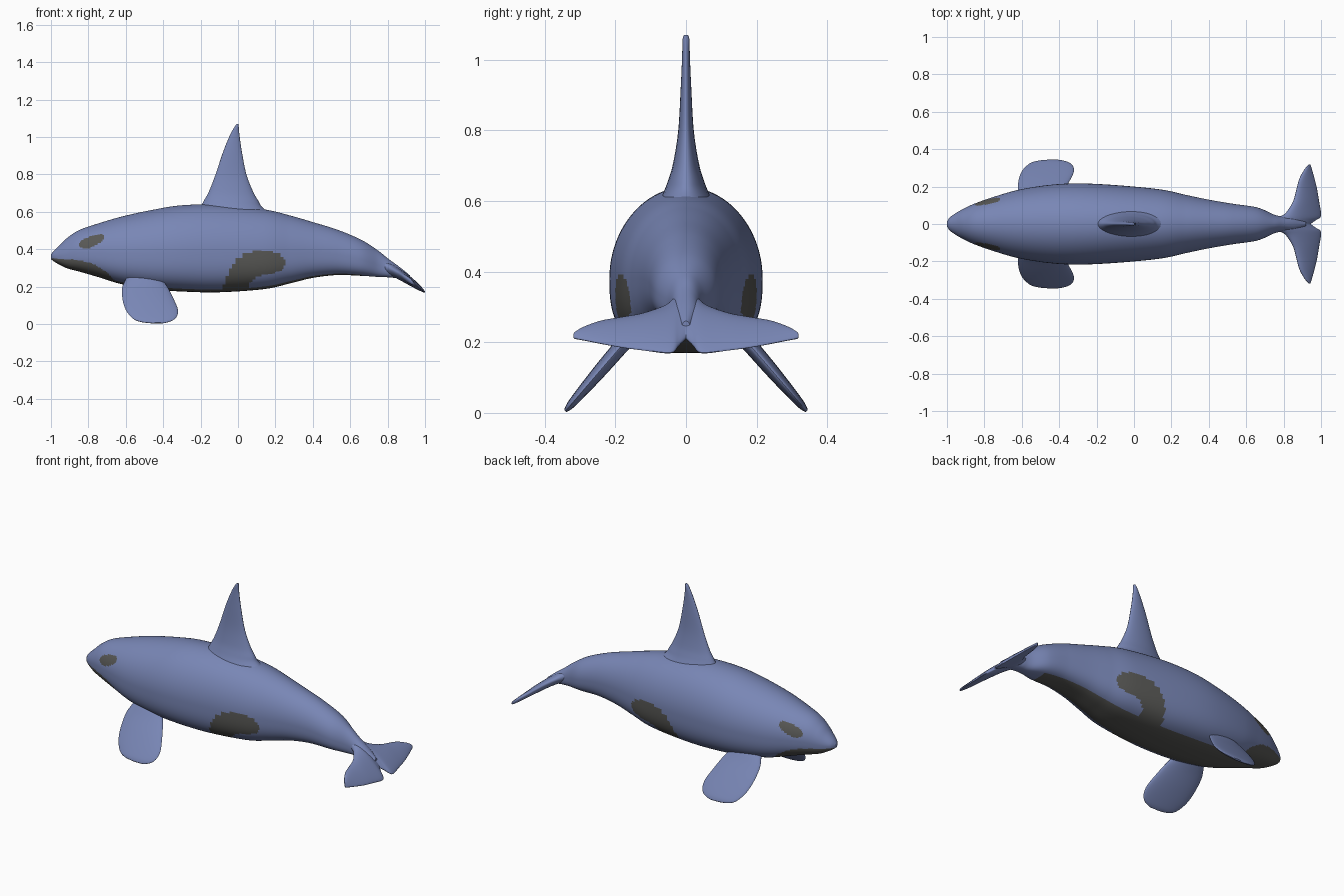
import bpy, bmesh, math
from mathutils import Vector

if "Cube" in bpy.data.objects:
    bpy.data.objects.remove(bpy.data.objects["Cube"])


def material(name, rgb):
    m = bpy.data.materials.new(name)
    m.diffuse_color = (*rgb, 1)
    m.use_nodes = True
    m.node_tree.nodes["Principled BSDF"].inputs["Base Color"].default_value = m.diffuse_color
    return m


BLUE = material("blue skin", (0.19, 0.24, 0.465))
GREY = material("dark grey patch", (0.098, 0.098, 0.092))


def spline(rows, steps):
    """Catmull-Rom resampling of rows of numbers."""
    out = []
    for i in range(len(rows) - 1):
        a, b = rows[max(i - 1, 0)], rows[i]
        c, d = rows[i + 1], rows[min(i + 2, len(rows) - 1)]
        for k in range(steps):
            t = k / steps
            out.append([0.5 * (2 * q + (r - p) * t + (2 * p - 5 * q + 4 * r - s) * t * t
                               + (3 * q - p - 3 * r + s) * t ** 3)
                        for p, q, r, s in zip(a, b, c, d)])
    out.append(list(rows[-1]))
    return out


def loft(name, rings, paint=None):
    """Skin a closed tube through rings of points, with capped ends."""
    bm = bmesh.new()
    vs = [[bm.verts.new(p) for p in ring] for ring in rings]
    n = len(vs[0])
    for a, b in zip(vs, vs[1:]):
        for j in range(n):
            bm.faces.new((a[j], a[(j + 1) % n], b[(j + 1) % n], b[j]))
    bm.faces.new(vs[0])
    bm.faces.new(vs[-1])
    bmesh.ops.recalc_face_normals(bm, faces=bm.faces)
    for f in bm.faces:
        f.smooth = True
        if paint:
            f.material_index = int(paint(f.calc_center_median()))
    me = bpy.data.meshes.new(name)
    bm.to_mesh(me)
    bm.free()
    me.materials.append(BLUE)
    me.materials.append(GREY)
    ob = bpy.data.objects.new(name, me)
    bpy.context.collection.objects.link(ob)
    bpy.ops.object.select_all(action='DESELECT')
    ob.select_set(True)
    bpy.context.view_layer.objects.active = ob
    bpy.ops.object.shade_smooth_by_angle(angle=math.radians(50))
    return ob


def angles(n):
    return [2 * math.pi * i / n for i in range(n)]


def power(v, e):
    return math.copysign(abs(v) ** e, v)


def inside(x, z, poly):
    hit = False
    for (x1, z1), (x2, z2) in zip(poly, poly[1:] + poly[:1]):
        if (z1 > z) != (z2 > z) and x < (x2 - x1) * (z - z1) / (z2 - z1) + x1:
            hit = not hit
    return hit


# Body: x, top, bottom, half width
stations = spline([
    (-1.0, .372, .348, .012), (-.985, .392, .335, .035), (-.95, .425, .315, .06),
    (-.91, .463, .297, .082), (-.85, .502, .281, .11), (-.75, .537, .252, .145),
    (-.62, .575, .213, .182), (-.46, .61, .187, .208), (-.3, .635, .174, .217),
    (-.1, .638, .17, .208), (.14, .613, .187, .185), (.28, .58, .218, .155),
    (.4, .545, .247, .13), (.53, .505, .262, .108), (.66, .45, .258, .088),
    (.75, .392, .252, .05), (.8, .352, .25, .04), (.86, .308, .243, .035),
    (.92, .26, .225, .012)], 14)


def body_ring(s):
    x, top, bot, w = s
    mid = bot + (top - bot) * .45
    ring = []
    for a in angles(112):
        c, d = math.cos(a), math.sin(a)
        e = 1 if d > 0 else 2 / 2.8      # flatter belly than back
        ring.append((x, w * power(c, e), mid + (top - mid if d > 0 else mid - bot) * power(d, e)))
    return ring


def closed_curve(pts):
    p = [pts[-1]] + pts + pts[:2]
    q = spline(p, 6)
    return q[6:-6]


eye_patch = closed_curve([(-.85, .425), (-.83, .452), (-.77, .473), (-.715, .477),
                          (-.722, .447), (-.775, .413), (-.83, .405)])
flank_patch = closed_curve([(-.075, .15), (-.06, .25), (-.02, .33), (.05, .377), (.13, .392),
                            (.21, .378), (.252, .335), (.235, .29), (.17, .268), (.1, .25),
                            (.062, .205), (.08, .15)])
chin = [(-1.0, .30), (-.995, .352), (-.93, .347), (-.85, .343), (-.77, .32), (-.7, .275),
        (-.64, .215), (-.62, .15)]


def body_paint(p):
    if any(inside(p.x, p.z, s) for s in (eye_patch, flank_patch, chin)):
        return True
    # belly stripe
    if p.x > .66:
        return False
    s = min(stations, key=lambda r: abs(r[0] - p.x))
    return p.z < s[2] + .25 * (s[1] - s[2]) and abs(p.y) < s[3] * .55


loft("body", [body_ring(s) for s in stations], body_paint)

# Dorsal fin: z, front x, back x, half thickness
dorsal = spline([(.55, -.25, .23, .10), (.62, -.205, .135, .066), (.66, -.182, .108, .05),
                 (.71, -.155, .08, .036), (.8, -.12, .045, .022), (.92, -.08, .021, .015),
                 (1.01, -.043, .008, .011), (1.055, -.018, .004, .01), (1.07, -.006, .003, .006)], 5)
loft("dorsal_fin", [[((a + b) / 2 + (b - a) / 2 * math.cos(t), h * math.sin(t), z)
                     for t in angles(32)] for z, a, b, h in dorsal])

# Pectoral fins: z, front x, back x, half thickness, mirrored left and right
pectoral = spline([(.28, -.58, -.40, .03), (.23, -.605, -.395, .026), (.19, -.62, -.372, .022),
                   (.13, -.617, -.342, .02), (.08, -.602, -.322, .017), (.045, -.578, -.325, .014),
                   (.022, -.55, -.345, .011), (.01, -.51, -.375, .007), (.005, -.46, -.40, .004)], 4)
for side, label in ((-1, "right"), (1, "left")):
    rings = []
    for z, a, b, h in pectoral:
        y = .2 + (.17 - z) * .86
        rings.append([((a + b) / 2 + (b - a) / 2 * math.cos(t),
                       side * (y + .76 * h * math.sin(t)),
                       max(0, z + .65 * h * math.sin(t))) for t in angles(32)])
    loft("pectoral_fin_" + label, rings)

# Tail flukes: y, front x, back x, half thickness, following a drooping curve
half = spline([(0, .74, .945, .03), (.02, .75, .972, .03), (.035, .772, .996, .029),
               (.06, .812, 1.0, .027), (.12, .85, .99, .024), (.18, .867, .98, .02),
               (.24, .883, .966, .017), (.29, .91, .952, .013), (.313, .929, .945, .009),
               (.319, .935, .941, .004)], 4)


def droop(x):
    return .318 - .42 * (x - .76) - .8 * (x - .76) ** 2


rows = [(-y, a, b, h) for y, a, b, h in reversed(half[1:])] + [tuple(r) for r in half]
flukes = []
for y, a, b, h in rows:
    ring = []
    for t in angles(32):
        x = (a + b) / 2 + (b - a) / 2 * math.cos(t)
        ring.append((x, y, droop(x) + h * math.sin(t) * (1 - .3 * math.cos(t))))
    flukes.append(ring)
loft("tail_flukes", flukes)
